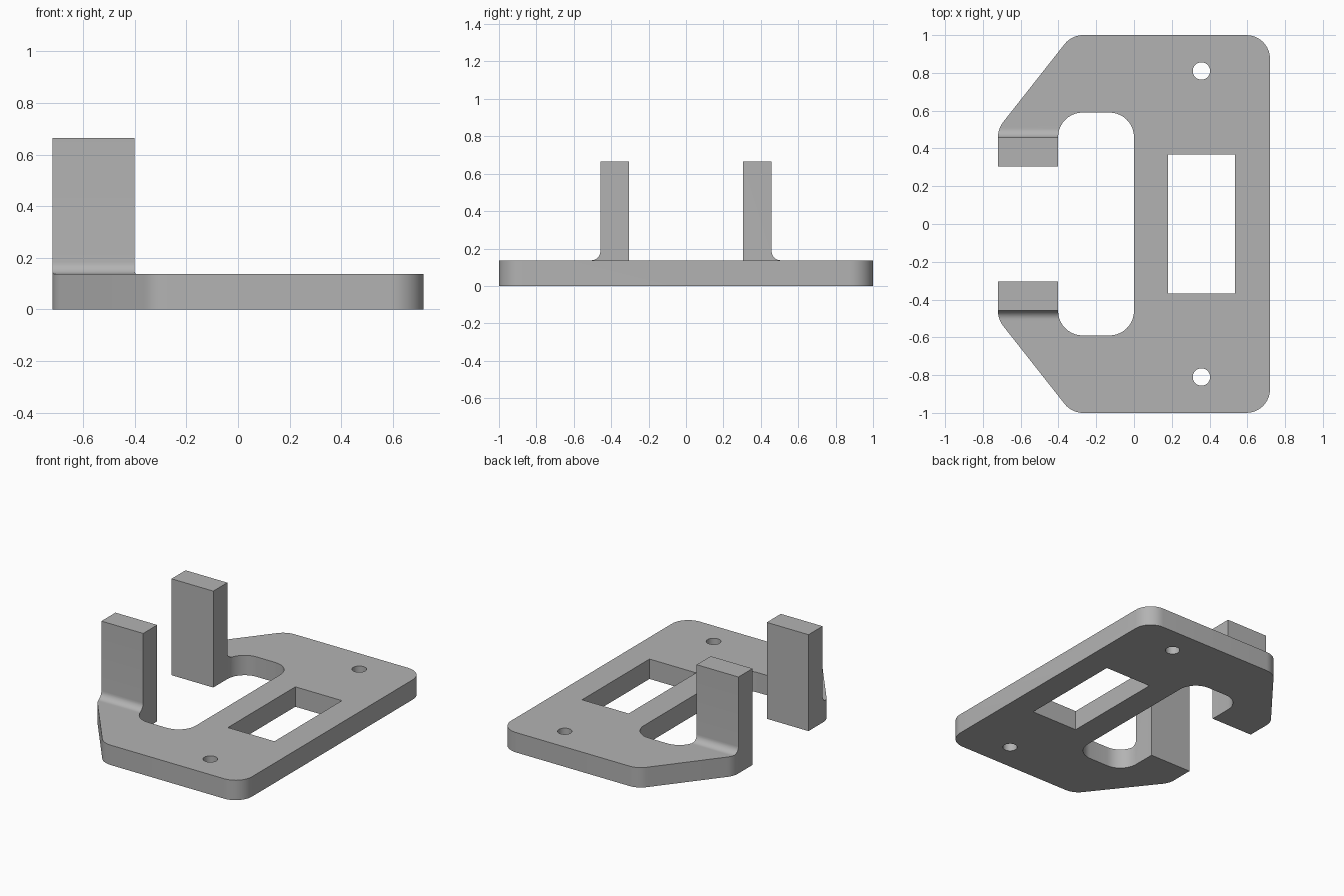
import bpy, bmesh, math
from mathutils import Vector

if "Cube" in bpy.data.objects:
    bpy.data.objects.remove(bpy.data.objects["Cube"])

PLATE = 0.137    # plate thickness
TOP = 0.664      # top of the posts
INNER, OUTER = 0.305, 0.458   # post faces across y
ARM_X = -0.402   # inner end of the arms

grey = bpy.data.materials.new("plain grey")
grey.use_nodes = True
grey.diffuse_color = (0.45, 0.45, 0.45, 1)
grey.node_tree.nodes["Principled BSDF"].inputs["Base Color"].default_value = (0.45, 0.45, 0.45, 1)


def rounded(corners, steps=10):
    """Turn (x, y, radius) corners into a closed outline with arcs."""
    pts = []
    for i, (x, y, r) in enumerate(corners):
        p = Vector((x, y))
        if r == 0:
            pts.append(p)
            continue
        a = (Vector(corners[i - 1][:2]) - p).normalized()
        b = (Vector(corners[(i + 1) % len(corners)][:2]) - p).normalized()
        half = a.angle(b) / 2
        centre = p + (a + b).normalized() * r / math.sin(half)
        start = p + a * r / math.tan(half) - centre
        end = p + b * r / math.tan(half) - centre
        turn = math.atan2(start.x * end.y - start.y * end.x, start.dot(end))
        for k in range(steps + 1):
            t = turn * k / steps
            c, s = math.cos(t), math.sin(t)
            pts.append(centre + Vector((c * start.x - s * start.y, s * start.x + c * start.y)))
    return pts


def prism(name, pts, low, high, axis="z"):
    """Extrude an outline along z, or a (y, z) outline along x."""
    place = (lambda p, h: (p.x, p.y, h)) if axis == "z" else (lambda p, h: (h, p.x, p.y))
    bm = bmesh.new()
    face = bm.faces.new([bm.verts.new(place(p, low)) for p in pts])
    new = bmesh.ops.extrude_face_region(bm, geom=[face])["geom"]
    shift = Vector(place(Vector((0, 0)), high - low))
    bmesh.ops.translate(bm, vec=shift, verts=[v for v in new if isinstance(v, bmesh.types.BMVert)])
    bmesh.ops.recalc_face_normals(bm, faces=bm.faces)
    mesh = bpy.data.meshes.new(name)
    bm.to_mesh(mesh)
    bm.free()
    mesh.materials.append(grey)
    obj = bpy.data.objects.new(name, mesh)
    bpy.context.collection.objects.link(obj)
    return obj


def box(x0, x1, y0, y1):
    return [Vector(p) for p in ((x0, y0), (x1, y0), (x1, y1), (x0, y1))]


# Full-height body with the C-shaped outline
half = [(0.72, 1, 0.125), (-0.33, 1, 0.125), (-0.72, 0.505, 0.13), (-0.72, INNER, 0),
        (ARM_X, INNER, 0), (ARM_X, 0.59, 0.13), (0, 0.59, 0.13)]
outline = rounded(half + [(x, -y, r) for x, y, r in reversed(half)])
bracket = prism("mounting_bracket", outline, 0, TOP)

# Cutters: space above the plate, the window and the screw holes
cutters = [prism("clearance_cutter", box(-0.2, 1, -0.55, 0.55), PLATE, 1),
           prism("window_cutter", box(0.18, 0.535, -0.367, 0.367), -0.1, 1)]
for side in (-1, 1):
    # Outer face of the post, with a fillet at its foot
    foot = rounded([(side * OUTER, 1, 0), (side * OUTER, PLATE, 0.048),
                    (side * 1.2, PLATE, 0), (side * 1.2, 1, 0)])
    cutters.append(prism("post_cutter", foot, -1, 1, "x"))
    ring = [Vector((0.357 + 0.046 * math.cos(a), side * 0.81 + 0.046 * math.sin(a)))
            for a in (math.tau * k / 32 for k in range(32))]
    cutters.append(prism("screw_hole_cutter", ring, -0.1, 1))

for cutter in cutters:
    cutter.hide_render = True
    cutter.hide_set(True)
    mod = bracket.modifiers.new("Cut", "BOOLEAN")
    mod.operation = "DIFFERENCE"
    mod.solver = "EXACT"
    mod.object = cutter

# Bake the cuts, then remove the cutters
bpy.context.view_layer.update()
final = bpy.data.meshes.new_from_object(bracket.evaluated_get(bpy.context.evaluated_depsgraph_get()))
bracket.modifiers.clear()
bracket.data = final
for cutter in cutters:
    bpy.data.objects.remove(cutter)

bpy.ops.object.select_all(action="DESELECT")
bracket.select_set(True)
bpy.context.view_layer.objects.active = bracket
bpy.ops.object.shade_smooth_by_angle(angle=math.radians(30))
